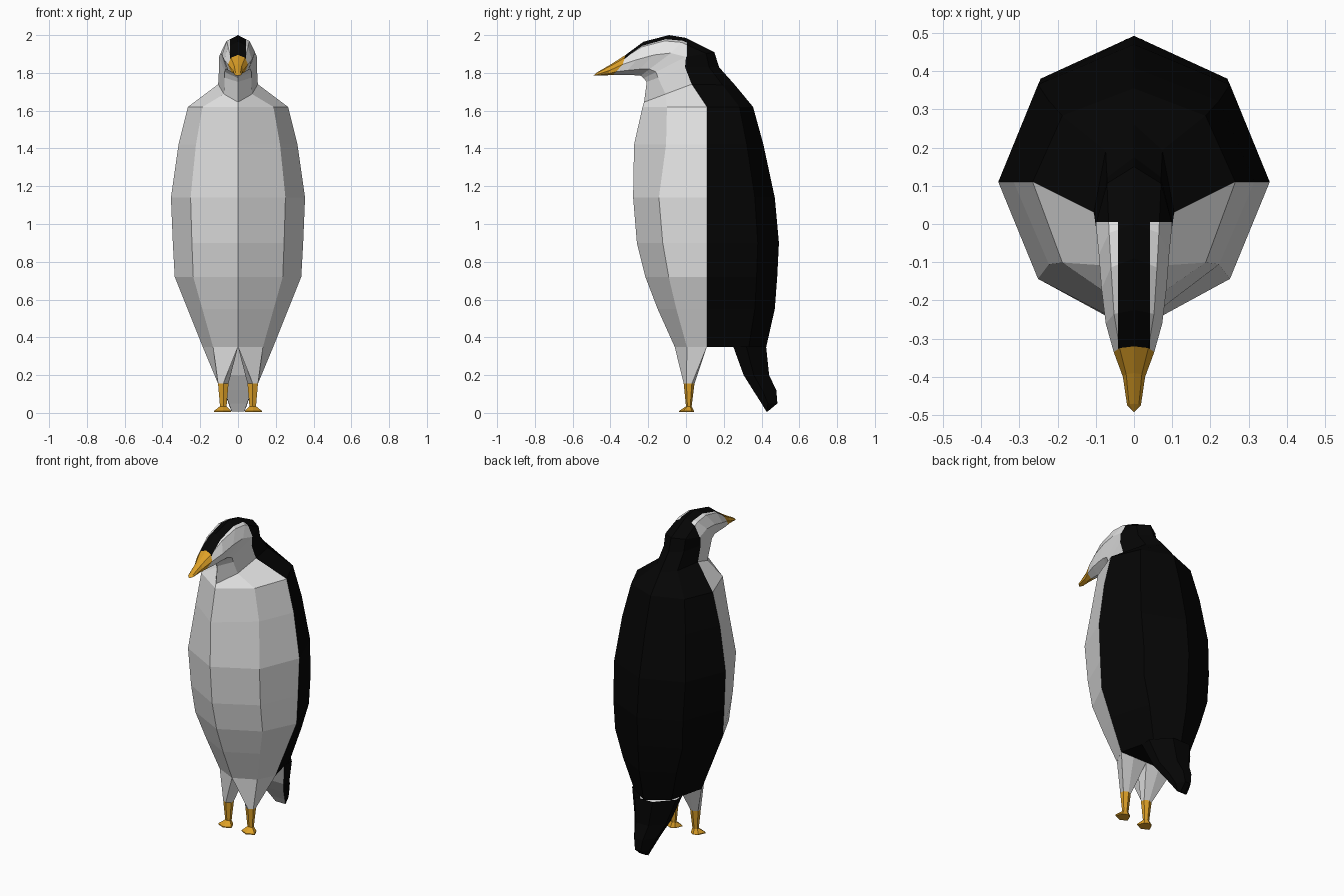
import bpy, bmesh, math

if "Cube" in bpy.data.objects:
    bpy.data.objects.remove(bpy.data.objects["Cube"])


def material(name, rgb):
    m = bpy.data.materials.new(name)
    m.diffuse_color = (*rgb, 1)
    m.use_nodes = True
    m.node_tree.nodes["Principled BSDF"].inputs["Base Color"].default_value = m.diffuse_color
    return m


MATS = [material("white feathers", (0.78, 0.78, 0.78)),
        material("black feathers", (0.0015, 0.0015, 0.0015)),
        material("orange beak and feet", (0.72, 0.35, 0.02))]
WHITE, BLACK, ORANGE, HEAD = 0, 1, 2, 3


def finish(bm, name):
    bmesh.ops.recalc_face_normals(bm, faces=bm.faces)
    me = bpy.data.meshes.new(name)
    bm.to_mesh(me)
    bm.free()
    for m in MATS:
        me.materials.append(m)
    ob = bpy.data.objects.new(name, me)
    bpy.context.collection.objects.link(ob)
    return ob


def ring(bm, front, side, back, w, chest=0.707):
    """Eight-sided ring through front, side and back points given as (y, z)."""
    vs = []
    for i in range(8):
        a = math.pi * i / 4
        c = math.cos(a)
        end, t = (front, abs(c)) if c > 0 else (back, abs(c))
        if i in (1, 7):
            t = chest
        y, z = [s + (e - s) * t for s, e in zip(side, end)]
        vs.append(bm.verts.new((w * math.sin(a), y, z)))
    return vs


def bridge(bm, a, b, colour):
    n = len(a)
    for i in range(n):
        f = bm.faces.new((a[i], a[(i + 1) % n], b[(i + 1) % n], b[i]))
        f.material_index = colour(i)


# Body, neck, head and beak as one loft of eight-sided rings
torso = [((yf, z), (0.11, z), (yb, z), w, k) for z, yf, yb, w, k in (
    (0.35, -0.06, 0.425, 0.187, 0.62), (0.55, -0.15, 0.47, 0.267, 0.62),
    (0.72, -0.215, 0.483, 0.335, 0.62), (0.90, -0.26, 0.492, 0.345, 0.63),
    (1.14, -0.28, 0.47, 0.355, 0.65), (1.42, -0.275, 0.41, 0.315, 0.56),
    (1.62, -0.23, 0.355, 0.265, 0.62))]
neck = [((-0.222, 1.645), (0.03, 1.74), (0.26, 1.735), 0.105, 0.55),
        ((-0.208, 1.752), (-0.005, 1.83), (0.175, 1.83), 0.10),
        ((-0.225, 1.772), (0.0, 1.885), (0.15, 1.91), 0.10)]
head = [((-0.24, 1.785), (-0.08, 1.905), (0.0, 1.985), 0.092),
        ((-0.28, 1.788), (-0.17, 1.895), (-0.09, 2.0), 0.085),
        ((-0.33, 1.79), (-0.26, 1.87), (-0.225, 1.965), 0.074),
        ((-0.385, 1.79), (-0.335, 1.845), (-0.32, 1.895), 0.053)]
beak = [((-0.42, 1.787), (-0.40, 1.815), (-0.39, 1.85), 0.029),
        ((-0.475, 1.785), (-0.475, 1.79), (-0.47, 1.803), 0.018)]
bm = bmesh.new()
rings = [ring(bm, *r) for r in torso + neck + head + beak]
n_body, n_head = len(torso + neck), len(torso + neck + head)
for k in range(len(rings) - 1):
    if k + 1 < n_body:
        rule = lambda i: BLACK if 2 <= i <= 5 else WHITE
    elif k + 1 < n_head:
        rule = lambda i: HEAD
    else:
        rule = lambda i: ORANGE
    bridge(bm, rings[k], rings[k + 1], rule)
# beak tip
tip = bm.verts.new((0, -0.492, 1.785))
last = rings[-1]
for i in range(8):
    bm.faces.new((last[i], last[(i + 1) % 8], tip)).material_index = ORANGE
# rear underside (the thighs close the front half)
first = rings[0]
bm.faces.new([first[i] for i in (2, 3, 4, 5, 6)]).material_index = BLACK
# cut the black crown stripe and nape into the head
for co, no in (((0.042, 0, 0), (1, 0, 0)), ((-0.042, 0, 0), (1, 0, 0)),
               ((0, 0.005, 0), (0, 1, 0))):
    faces = [f for f in bm.faces if f.material_index == HEAD]
    geom = set(faces)
    for f in faces:
        geom.update(f.edges)
        geom.update(f.verts)
    bmesh.ops.bisect_plane(bm, geom=list(geom), plane_co=co, plane_no=no)
for f in bm.faces:
    if f.material_index == HEAD:
        c = f.calc_center_median()
        dark = c.y > 0.005 or (abs(c.x) < 0.042 and c.z > 1.86)
        f.material_index = BLACK if dark else WHITE
finish(bm, "body_and_head")

# Tail: tapering wedge, pale on its forward face
bm = bmesh.new()
rings = []
for z, y0, y1, w in ((0.352, 0.25, 0.424, 0.155),
                     (0.20, 0.305, 0.44, 0.11), (0.12, 0.355, 0.478, 0.075),
                     (0.05, 0.40, 0.484, 0.05), (0.008, 0.425, 0.433, 0.035)):
    ym = y0 + (y1 - y0) * 0.4
    rings.append([bm.verts.new(p) for p in (
        (-w * 0.97, y0, z), (w * 0.97, y0, z), (w, ym, z),
        (w * 0.4, y1, z), (-w * 0.4, y1, z), (-w, ym, z))])
for a, b in zip(rings, rings[1:]):
    bridge(bm, a, b, lambda i: WHITE if i == 0 else BLACK)
bm.faces.new(rings[-1]).material_index = BLACK
finish(bm, "tail")


def hexagon(x, y0, y1, w):
    """Leg section, running from the front towards the outer side."""
    ym, h = (y0 + y1) / 2, (y1 - y0) / 2
    return [(x + w * math.sin(math.radians(a)), ym - h * math.cos(math.radians(a)))
            for a in range(0, 360, 60)]


# Legs: thigh flowing out of the body, orange shank and thin pointed foot
for s, label in ((-1, "left"), (1, "right")):
    bm = bmesh.new()
    thigh = [(0, -0.06), (0.132, 0.005), (0.187, 0.11),
             (0.095, 0.11), (0, 0.11), (0, 0.03)]
    foot = [(0.08, -0.037), (0.128, -0.015), (0.108, 0.03),
            (0.08, 0.042), (0.055, 0.03), (0.036, -0.015)]
    sections = ((0.35, thigh), (0.155, hexagon(0.078, -0.012, 0.045, 0.032)),
                (0.035, hexagon(0.078, 0.0, 0.03, 0.02)), (0.01, foot), (0.004, foot))
    rings = [[bm.verts.new((s * x, y, z)) for x, y in pts] for z, pts in sections]
    for k in range(len(rings) - 1):
        bridge(bm, rings[k], rings[k + 1], lambda i: WHITE if k < 1 else ORANGE)
    bm.faces.new(rings[-1]).material_index = ORANGE
    finish(bm, label + "_leg")
